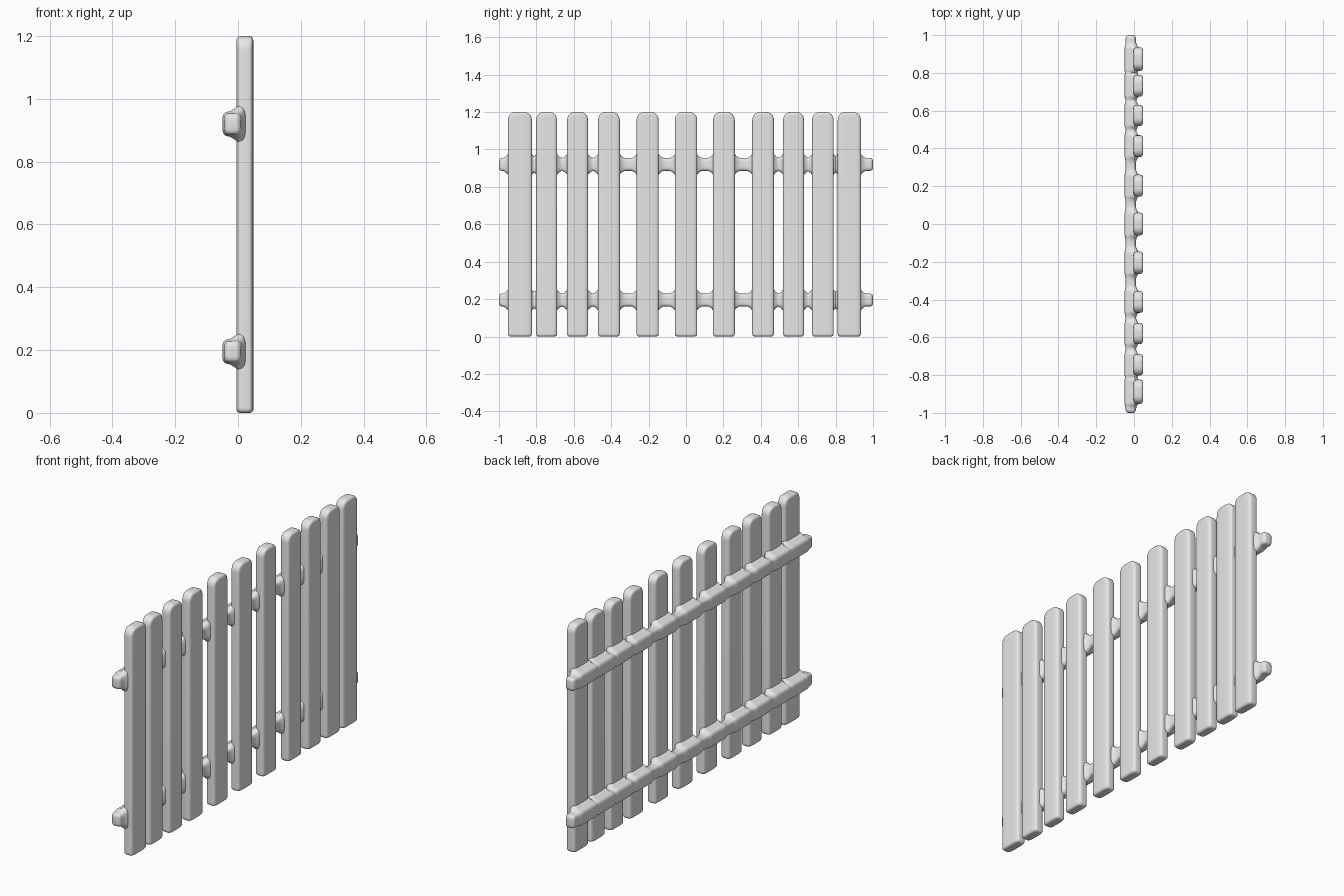
import bpy
import bmesh
import math

cube = bpy.data.objects.get("Cube")
if cube:
    bpy.data.objects.remove(cube, do_unlink=True)

grey = bpy.data.materials.new("plain grey")
grey.use_nodes = True
grey.diffuse_color = (0.8, 0.8, 0.8, 1)
grey.node_tree.nodes["Principled BSDF"].inputs["Base Color"].default_value = (0.8, 0.8, 0.8, 1)


def squircle(a, b, count=32, power=0.5):
    """Closed rounded rectangle with half sizes a and b."""
    pts = []
    for i in range(count):
        t = math.tau * (i + 0.5) / count
        c, s = math.cos(t), math.sin(t)
        pts.append((a * math.copysign(abs(c) ** power, c),
                    b * math.copysign(abs(s) ** power, s)))
    return pts


def loft(name, rings):
    """Skin a list of equal rings and cap both ends."""
    bm = bmesh.new()
    loops = [[bm.verts.new(p) for p in ring] for ring in rings]
    n = len(loops[0])
    for lo, hi in zip(loops, loops[1:]):
        for i in range(n):
            j = (i + 1) % n
            bm.faces.new((lo[i], lo[j], hi[j], hi[i]))
    bm.faces.new(loops[0])
    bm.faces.new(loops[-1])
    bmesh.ops.recalc_face_normals(bm, faces=bm.faces)
    mesh = bpy.data.meshes.new(name)
    bm.to_mesh(mesh)
    bm.free()
    mesh.materials.append(grey)
    obj = bpy.data.objects.new(name, mesh)
    bpy.context.collection.objects.link(obj)
    bpy.ops.object.select_all(action="DESELECT")
    obj.select_set(True)
    bpy.context.view_layer.objects.active = obj
    bpy.ops.object.shade_smooth_by_angle(angle=math.radians(50))


def corner(distance, radius):
    """Inset of a round corner at a distance from the end."""
    k = max(0.0, 1 - distance / radius)
    return radius * (1 - math.sqrt(max(0.0, 1 - k * k)))


# Slats: centre and half width along the fence
SLATS = [(-0.888, 0.064), (-0.745, 0.056), (-0.58, 0.056), (-0.412, 0.058),
         (-0.205, 0.059), (0, 0.06), (0.203, 0.058), (0.412, 0.058),
         (0.575, 0.056), (0.732, 0.058), (0.873, 0.062)]
HEIGHT = 1.2
SLAT_X, SLAT_HALF = 0.022, 0.027


def slat(index, y, half):
    steps = [0, 0.001, 0.003, 0.006, 0.01, 0.016, 0.024, 0.034, 0.046]
    levels = steps + [HEIGHT - s for s in reversed(steps)]
    rings = []
    for z in levels:
        top, low = HEIGHT - z, z
        w = half - corner(top, 0.042) - corner(low, 0.014)
        t = SLAT_HALF - corner(top, 0.014) - corner(low, 0.012)
        rings.append([(SLAT_X + px, y + py, z) for px, py in squircle(t, w, power=0.42)])
    loft(f"slat_{index}", rings)


for index, (y, half) in enumerate(SLATS, 1):
    slat(index, y, half)


# Rails: behind the slats, swelling into a fillet at every joint
def rail(name, height):
    steps = [0, 0.002, 0.005, 0.01, 0.015]
    ys = [s - 1 for s in steps] + [k / 125 for k in range(-122, 123)]
    ys += [1 - s for s in reversed(steps)]
    rings = []
    for y in ys:
        gap = max(0.0, min(abs(y - c) - w for c, w in SLATS))
        joint = max(0.0, 1 - gap / 0.035) ** 2
        inset = corner(1 - abs(y), 0.016)
        back = -0.044 - 0.006 * joint + inset
        front = 0.01 + 0.014 * joint - inset
        half = 0.034 + 0.006 * joint - inset
        mid = (front + back) / 2
        ring = []
        for px, pz in squircle((front - back) / 2, half):
            x = mid + px
            near = min(1.0, max(0.0, (x + 0.032) / 0.03))
            ring.append((x, y, height + pz * (1 + 0.4 * joint * near ** 2)))
        rings.append(ring)
    loft(name, rings)


rail("lower_rail", 0.195)
rail("upper_rail", 0.92)
